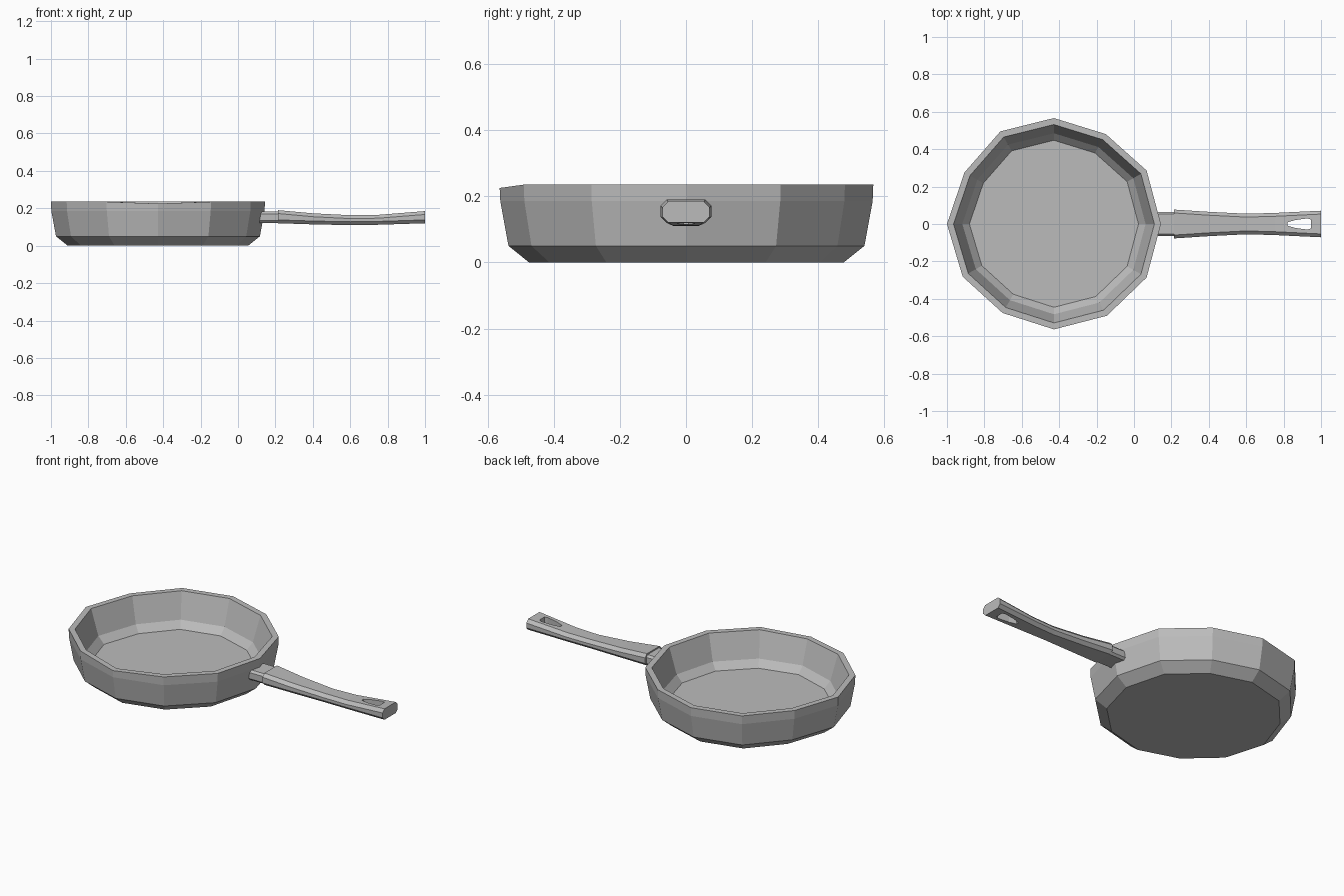
import bpy, bmesh
from math import cos, sin, radians

cube = bpy.data.objects.get("Cube")
if cube:
    bpy.data.objects.remove(cube, do_unlink=True)

# Bare metal
metal = bpy.data.materials.new("grey_metal")
metal.use_nodes = True
GREY = (0.5, 0.5, 0.5, 1)
metal.diffuse_color = GREY
metal.node_tree.nodes["Principled BSDF"].inputs["Base Color"].default_value = GREY


def loft(name, rings):
    """Join rings of points with quads and cap both ends."""
    bm = bmesh.new()
    loops = [[bm.verts.new(p) for p in ring] for ring in rings]
    n = len(loops[0])
    for a, b in zip(loops, loops[1:]):
        for i in range(n):
            j = (i + 1) % n
            bm.faces.new((a[i], a[j], b[j], b[i]))
    bm.faces.new(loops[0])
    bm.faces.new(loops[-1])
    bmesh.ops.recalc_face_normals(bm, faces=bm.faces)
    mesh = bpy.data.meshes.new(name)
    bm.to_mesh(mesh)
    bm.free()
    mesh.materials.append(metal)
    obj = bpy.data.objects.new(name, mesh)
    bpy.context.collection.objects.link(obj)
    return obj


# Pan: twelve-sided bowl, slightly uneven as if hand cut
CENTRE_X = -0.428
WOBBLE = (1, 1, 0.97, 0.99, 1, 0.965, 1, 0.985, 0.96, 0.985, 0.99, 1)
PROFILE = [(0.482, 0), (0.545, 0.05), (0.57, 0.185), (0.572, 0.235),
           (0.537, 0.235), (0.49, 0.085), (0.452, 0.045)]


def pan_ring(radius, z):
    ring = []
    for i, w in enumerate(WOBBLE):
        a = radians(30 * i)
        # the front corner of the rim dips a little
        dip = 0.01 if i == 9 and z > 0.2 else 0
        ring.append((CENTRE_X + radius * w * cos(a), radius * w * sin(a), z - dip))
    return ring


loft("pan_bowl", [pan_ring(r, z) for r, z in PROFILE])


# Handle: chamfered sections swept along x
def section(x, half, low, high, c):
    right = [(half, low + c), (half, high - c), (half - c, high)]
    left = [(-half + c, high), (-half, high - c), (-half, low + c)]
    base = [(-half + c, low), (half - c, low)]
    return [(x, y, z) for y, z in right + left + base]


loft("handle_neck", [section(x, 0.065, 0.122, 0.182, 0.012) for x in (0.1, 0.225)])

GRIP = [(0.215, 0.077, 0.12, 0.19), (0.4, 0.065, 0.114, 0.173), (0.6, 0.055, 0.11, 0.163),
        (0.75, 0.059, 0.112, 0.165), (1, 0.071, 0.12, 0.185)]
grip = loft("handle_grip", [section(*s, 0.018) for s in GRIP])

# Hanging slot cut through the end of the grip
SLOT = [(0.82, -0.008), (0.86, -0.021), (0.93, -0.03), (0.947, -0.022),
        (0.947, 0.022), (0.93, 0.03), (0.86, 0.021), (0.82, 0.008)]
cutter = loft("slot_cutter", [[(x, y, z) for x, y in SLOT] for z in (0, 0.3)])
cutter.hide_render = True
cut = grip.modifiers.new("slot", "BOOLEAN")
cut.operation = "DIFFERENCE"
cut.solver = "EXACT"
cut.object = cutter
bpy.context.view_layer.objects.active = grip
bpy.ops.object.modifier_apply(modifier=cut.name)
bpy.data.objects.remove(cutter, do_unlink=True)
